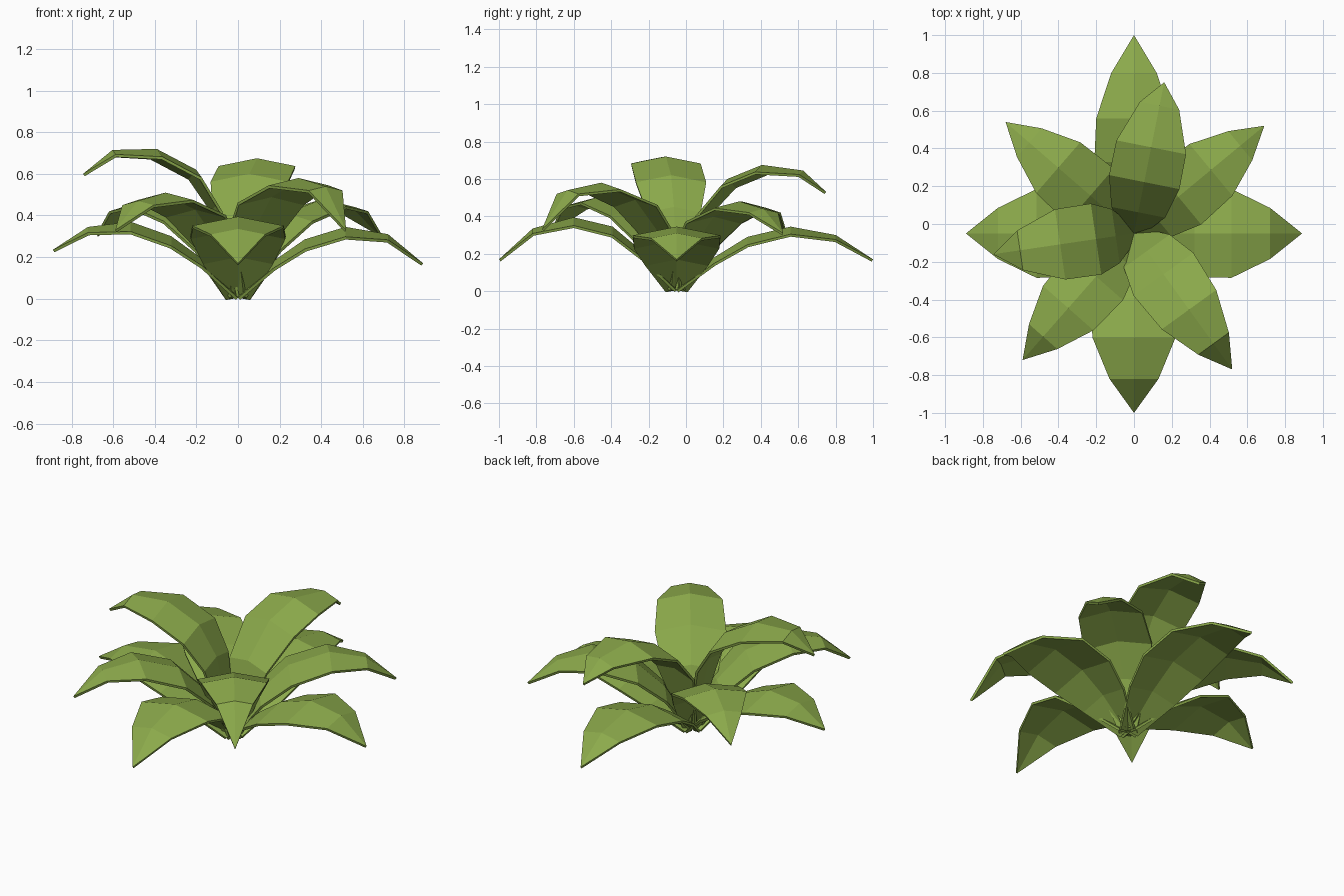
import bpy, bmesh, math
from mathutils import Vector

if "Cube" in bpy.data.objects:
    bpy.data.objects.remove(bpy.data.objects["Cube"])

green = bpy.data.materials.new("leaf_green")
green.diffuse_color = (0.26, 0.40, 0.07, 1)
green.use_nodes = True
green.node_tree.nodes["Principled BSDF"].inputs["Base Color"].default_value = green.diffuse_color

BASE = Vector((0, -0.05))          # all leaves spring from this point
THICK = 0.014


def leaf(name, tip, dist, height, half_width):
    """Arched leaf with a raised midrib: rows across the leaf, ending in a point."""
    tip = Vector(tip)
    d = (tip - BASE).normalized()
    side = Vector((-d.y, d.x))
    length = (tip - BASE).length
    bm = bmesh.new()
    rows = []
    for s, z, w in zip(dist, height, half_width):
        row = []
        for k in (1, 0, -1):
            p = BASE + d * (s * length) + side * (k * w)
            row.append(bm.verts.new((p.x, p.y, max(z - abs(k) * w * 0.2, 0.004))))
        rows.append(row)
    point = bm.verts.new((tip.x, tip.y, height[-1]))
    for a, b in zip(rows, rows[1:]):
        for i in (0, 1):
            bm.faces.new((a[i], a[i + 1], b[i + 1], b[i]))
    for i in (0, 1):
        bm.faces.new((rows[-1][i], rows[-1][i + 1], point))
    bm.normal_update()
    if sum(f.normal.z for f in bm.faces) < 0:
        bmesh.ops.reverse_faces(bm, faces=bm.faces[:])
    me = bpy.data.meshes.new(name)
    bm.to_mesh(me)
    bm.free()
    me.materials.append(green)
    ob = bpy.data.objects.new(name, me)
    bpy.context.collection.objects.link(ob)
    m = ob.modifiers.new("thickness", 'SOLIDIFY')
    m.thickness = THICK
    m.offset = -1


# low outer leaves on the four axes
low_s = (0, 0.19, 0.36, 0.58, 0.81)
low_w = (0.06, 0.17, 0.23, 0.235, 0.135)
leaf("leaf_right", (0.89, -0.05), low_s, (0.015, 0.18, 0.285, 0.345, 0.31, 0.17), low_w)
leaf("leaf_left", (-0.89, -0.05), low_s, (0.015, 0.19, 0.30, 0.37, 0.345, 0.235), low_w)
leaf("leaf_front", (0, -1), low_s, (0.015, 0.21, 0.345, 0.395, 0.335, 0.17),
     (0.06, 0.17, 0.23, 0.22, 0.13))
leaf("leaf_back", (0, 1), low_s, (0.015, 0.18, 0.29, 0.345, 0.30, 0.17),
     (0.06, 0.16, 0.21, 0.20, 0.12))

# middle leaves on the diagonals
mid_s = (0, 0.16, 0.34, 0.59, 0.815)
mid_w = (0.05, 0.14, 0.19, 0.178, 0.1)
mid_z = (0.02, 0.26, 0.41, 0.48, 0.44, 0.31)
leaf("leaf_back_right", (0.69, 0.52), mid_s, mid_z, mid_w)
leaf("leaf_back_left", (-0.68, 0.54), mid_s, mid_z, mid_w)
leaf("leaf_front_left", (-0.59, -0.72), mid_s, (0.02, 0.28, 0.44, 0.51, 0.47, 0.33), mid_w)
leaf("leaf_front_right", (0.52, -0.77), (0, 0.13, 0.30, 0.56, 0.81),
     (0.02, 0.33, 0.50, 0.58, 0.54, 0.33), (0.05, 0.15, 0.195, 0.178, 0.1))

# tall inner leaves
tall_w = (0.045, 0.145, 0.19, 0.188, 0.106)
leaf("leaf_tall_back", (0.16, 0.75), (0, 0.14, 0.34, 0.57, 0.845),
     (0.02, 0.41, 0.60, 0.675, 0.645, 0.53), tall_w)
leaf("leaf_tall_left", (-0.745, -0.16), (0, 0.13, 0.27, 0.525, 0.81),
     (0.02, 0.45, 0.62, 0.72, 0.715, 0.60), tall_w)
